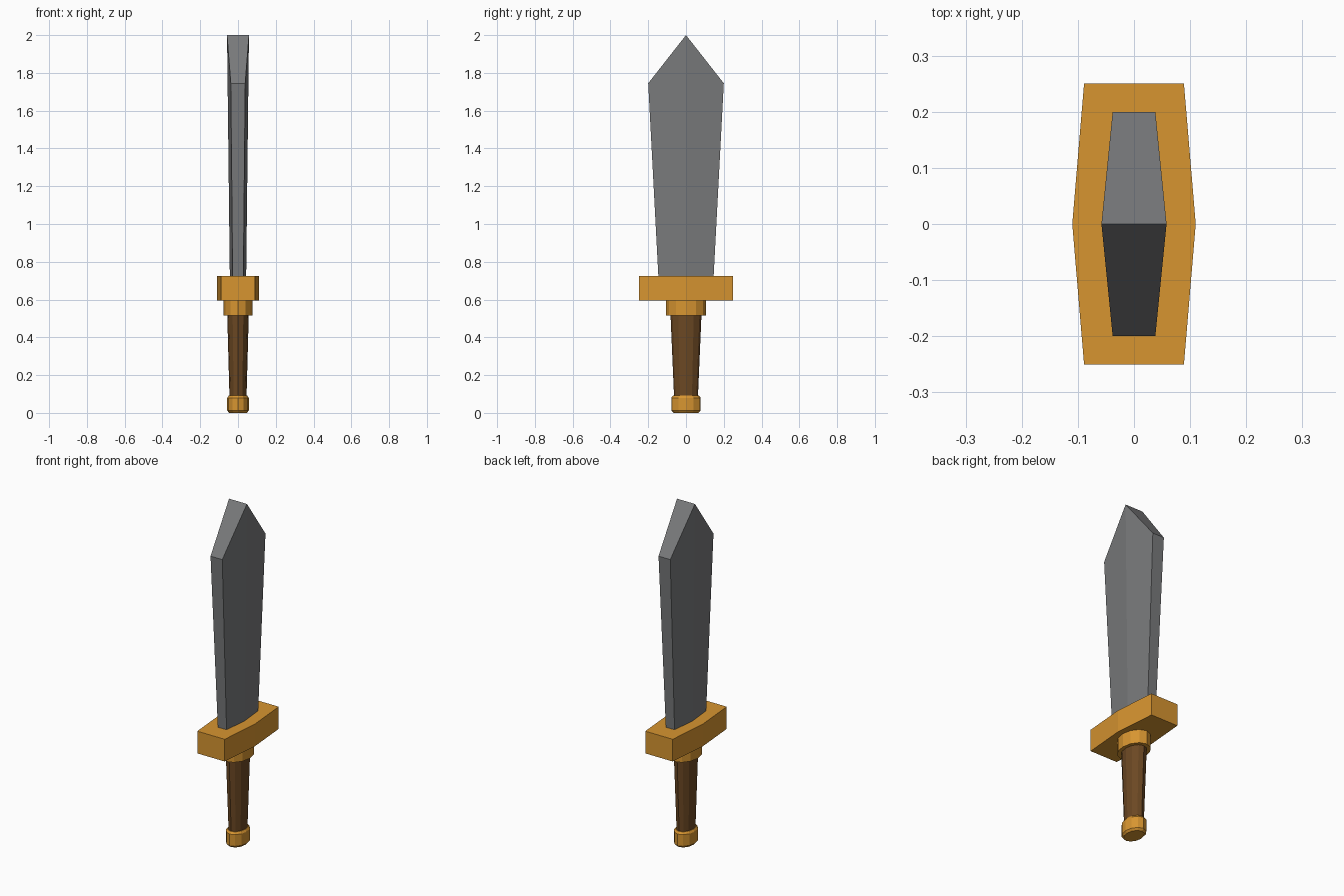
import bpy, bmesh, math

if "Cube" in bpy.data.objects:
    bpy.data.objects.remove(bpy.data.objects["Cube"])


def material(name, rgb):
    m = bpy.data.materials.new(name)
    m.diffuse_color = (*rgb, 1)
    m.use_nodes = True
    m.node_tree.nodes["Principled BSDF"].inputs["Base Color"].default_value = m.diffuse_color
    return m


STEEL = material("steel grey", (0.19, 0.195, 0.20))
GOLD = material("gold", (0.68, 0.30, 0.03))
WOOD = material("brown grip", (0.15, 0.065, 0.017))


def loft(name, rings, mat):
    """Skin a stack of equal-sized rings and cap both ends."""
    bm = bmesh.new()
    loops = [[bm.verts.new(p) for p in ring] for ring in rings]
    n = len(loops[0])
    for a, b in zip(loops, loops[1:]):
        for i in range(n):
            j = (i + 1) % n
            bm.faces.new((a[i], a[j], b[j], b[i]))
    bm.faces.new(loops[0][::-1])
    bm.faces.new(loops[-1])
    bmesh.ops.remove_doubles(bm, verts=bm.verts, dist=1e-5)
    bmesh.ops.recalc_face_normals(bm, faces=bm.faces)
    me = bpy.data.meshes.new(name)
    bm.to_mesh(me)
    bm.free()
    me.materials.append(mat)
    ob = bpy.data.objects.new(name, me)
    bpy.context.collection.objects.link(ob)
    return ob


def hexagon(mid_x, end_x, y, z, z_mid=None):
    zm = z if z_mid is None else z_mid
    return [(mid_x, 0, zm), (end_x, y, z), (-end_x, y, z),
            (-mid_x, 0, zm), (-end_x, -y, z), (end_x, -y, z)]


def oval(rx, ry, z, n=12):
    return [(rx * math.cos(2 * math.pi * i / n),
             ry * math.sin(2 * math.pi * i / n), z) for i in range(n)]


# Blade: flattened hexagon widening upward, roof-shaped point
blade = loft("blade", [hexagon(0.043, 0.028, 0.145, 0.70),
                       hexagon(0.058, 0.038, 0.20, 1.745, 2.0)], STEEL)
bm = bmesh.new()
bm.from_mesh(blade.data)
top = max(bm.faces, key=lambda f: f.calc_center_median().z)
ridge = [v for v in top.verts if v.co.z > 1.9]
bmesh.ops.connect_verts(bm, verts=ridge)   # split cap along the ridge
bm.to_mesh(blade.data)
bm.free()

# Cross guard
loft("guard", [hexagon(0.11, 0.089, 0.25, 0.595),
               hexagon(0.11, 0.089, 0.25, 0.725)], GOLD)

# Collar below the guard
loft("collar", [oval(0.077, 0.105, 0.515), oval(0.077, 0.105, 0.60)], GOLD)

# Tapered grip
loft("grip", [oval(0.045, 0.063, 0.08), oval(0.057, 0.082, 0.52)], WOOD)

# Pommel with chamfered rims
loft("pommel", [oval(0.047, 0.066, 0), oval(0.057, 0.078, 0.012),
                oval(0.057, 0.078, 0.08), oval(0.049, 0.068, 0.092)], GOLD)
